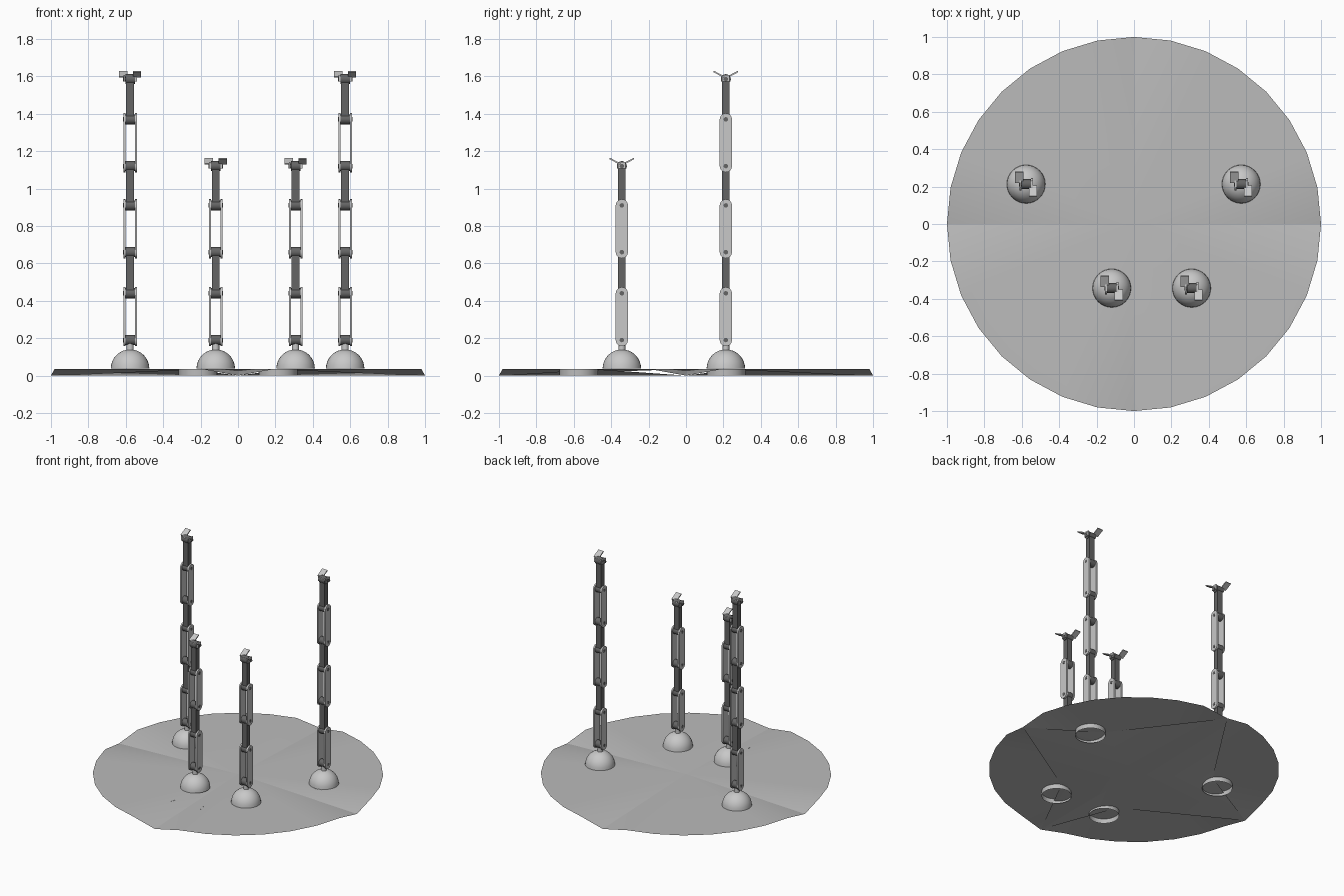
import bpy, bmesh, math
from mathutils import Matrix, Vector

if "Cube" in bpy.data.objects:
    bpy.data.objects.remove(bpy.data.objects["Cube"])

def material(name, v):
    m = bpy.data.materials.new(name)
    m.diffuse_color = (v, v, v, 1)
    m.use_nodes = True
    m.node_tree.nodes["Principled BSDF"].inputs["Base Color"].default_value = m.diffuse_color
    return m

DISC = material("disc grey", 0.5)
LIGHT = material("light steel", 0.58)
DARK = material("dark steel", 0.13)

def finish(name, bm, mat, angle=30):
    bmesh.ops.recalc_face_normals(bm, faces=bm.faces) if mat != DISC else None
    me = bpy.data.meshes.new(name)
    bm.to_mesh(me)
    bm.free()
    me.materials.append(mat)
    ob = bpy.data.objects.new(name, me)
    bpy.context.collection.objects.link(ob)
    bpy.ops.object.select_all(action='DESELECT')
    ob.select_set(True)
    bpy.context.view_layer.objects.active = ob
    bpy.ops.object.shade_smooth_by_angle(angle=math.radians(angle))
    return ob

def box(bm, c, s, rot=None):
    m = Matrix.Translation(c) @ (rot or Matrix()) @ Matrix.Diagonal((*s, 1))
    bmesh.ops.create_cube(bm, size=1, matrix=m)

def rod(bm, c, r, length, axis='X', seg=16):
    rot = Matrix.Rotation(math.pi / 2, 4, 'Y') if axis == 'X' else Matrix()
    bmesh.ops.create_cone(bm, cap_ends=True, segments=seg, radius1=r, radius2=r,
                          depth=length, matrix=Matrix.Translation(c) @ rot)

def plate(bm, x, y, z0, z1, r, t, n=8):
    # flat link side with rounded ends, extruded along x
    pts = [(r * math.cos(math.pi * i / n), z1 + r * math.sin(math.pi * i / n)) for i in range(n + 1)]
    pts += [(-r * math.cos(math.pi * i / n), z0 - r * math.sin(math.pi * i / n)) for i in range(n + 1)]
    f = bm.faces.new([bm.verts.new((x - t / 2, y + a, b)) for a, b in pts])
    ext = bmesh.ops.extrude_face_region(bm, geom=[f])
    bmesh.ops.translate(bm, vec=(t, 0, 0),
                        verts=[v for v in ext['geom'] if isinstance(v, bmesh.types.BMVert)])

TOP = 0.035

# thin disc with four creases running down to the ground at the rim
bm = bmesh.new()
centre = bm.verts.new((0, 0, TOP))
rim = []
for i in range(32):
    a = 2 * math.pi * i / 32
    rim.append(bm.verts.new((math.cos(a), math.sin(a), 0 if i % 8 == 0 else TOP)))
for i in range(32):
    bm.faces.new((centre, rim[i], rim[(i + 1) % 32]))
finish("base_disc", bm, DISC, 15)

# folded star brace under the disc
bm = bmesh.new()
z = TOP - 0.001
star = [(1, 0, 0), (0.49, 0.26, z), (0, 1, 0), (-0.49, 0.26, z),
        (-1, 0, 0), (-0.25, -0.48, z), (0, -1, 0), (0.25, -0.48, z)]
c = bm.verts.new((0, 0, 0))
vs = [bm.verts.new(p) for p in star]
for i in range(8):
    bm.faces.new((c, vs[(i + 1) % 8], vs[i]))
finish("under_brace", bm, DISC, 15)

# open sockets under the disc
for i, (x, y) in enumerate([(0.57, 0.213), (-0.57, 0.213), (0.213, -0.575), (-0.213, -0.575)]):
    bm = bmesh.new()
    bmesh.ops.create_cone(bm, cap_ends=False, segments=24, radius1=0.104, radius2=0.104,
                          depth=TOP, matrix=Matrix.Translation((x, y, TOP / 2)))
    finish(f"socket_{i}", bm, DISC)

JOINTS = [0.19, 0.44, 0.66, 0.91, 1.12, 1.37, 1.585]

def column(tag, x, y, count):
    zs = JOINTS[:count]
    # dome foot with neck
    bm = bmesh.new()
    bmesh.ops.create_uvsphere(bm, u_segments=32, v_segments=16, radius=0.103,
                              matrix=Matrix.Translation((x, y, TOP + 0.002)))
    bmesh.ops.delete(bm, geom=[v for v in bm.verts if v.co.z < TOP - 0.001], context='VERTS')
    rod(bm, (x, y, 0.15), 0.019, 0.05, 'Z')
    finish(tag + "_dome_foot", bm, LIGHT)
    # paired outer plates
    bm = bmesh.new()
    for a, b in zip(zs[0::2], zs[1::2]):
        for s in (-1, 1):
            plate(bm, x + s * 0.031, y, a, b, 0.033, 0.011)
    finish(tag + "_link_plates", bm, LIGHT)
    # inner bars, knuckles and pins
    bm = bmesh.new()
    for a, b in zip(zs[1::2], zs[2::2]):
        box(bm, (x, y, (a + b) / 2), (0.042, 0.04, b - a))
    for k in zs:
        rod(bm, (x, y, k), 0.027, 0.051)
        rod(bm, (x, y, k), 0.012, 0.076)
    finish(tag + "_bars_and_pins", bm, DARK)
    # two opposed claws on top, opening in a V
    bm = bmesh.new()
    e = zs[-1]
    for s in (-1, 1):
        tilt = Matrix.Rotation(-s * math.radians(28), 4, 'X')
        box(bm, (x + s * 0.037, y - s * 0.037, e + 0.026), (0.044, 0.064, 0.008), tilt)
        box(bm, (x + s * 0.031, y, e + 0.005), (0.01, 0.04, 0.036))
    finish(tag + "_claws", bm, LIGHT)

column("back_left", -0.577, 0.213, 7)
column("back_right", 0.573, 0.213, 7)
column("front_left", -0.119, -0.343, 5)
column("front_right", 0.308, -0.343, 5)
